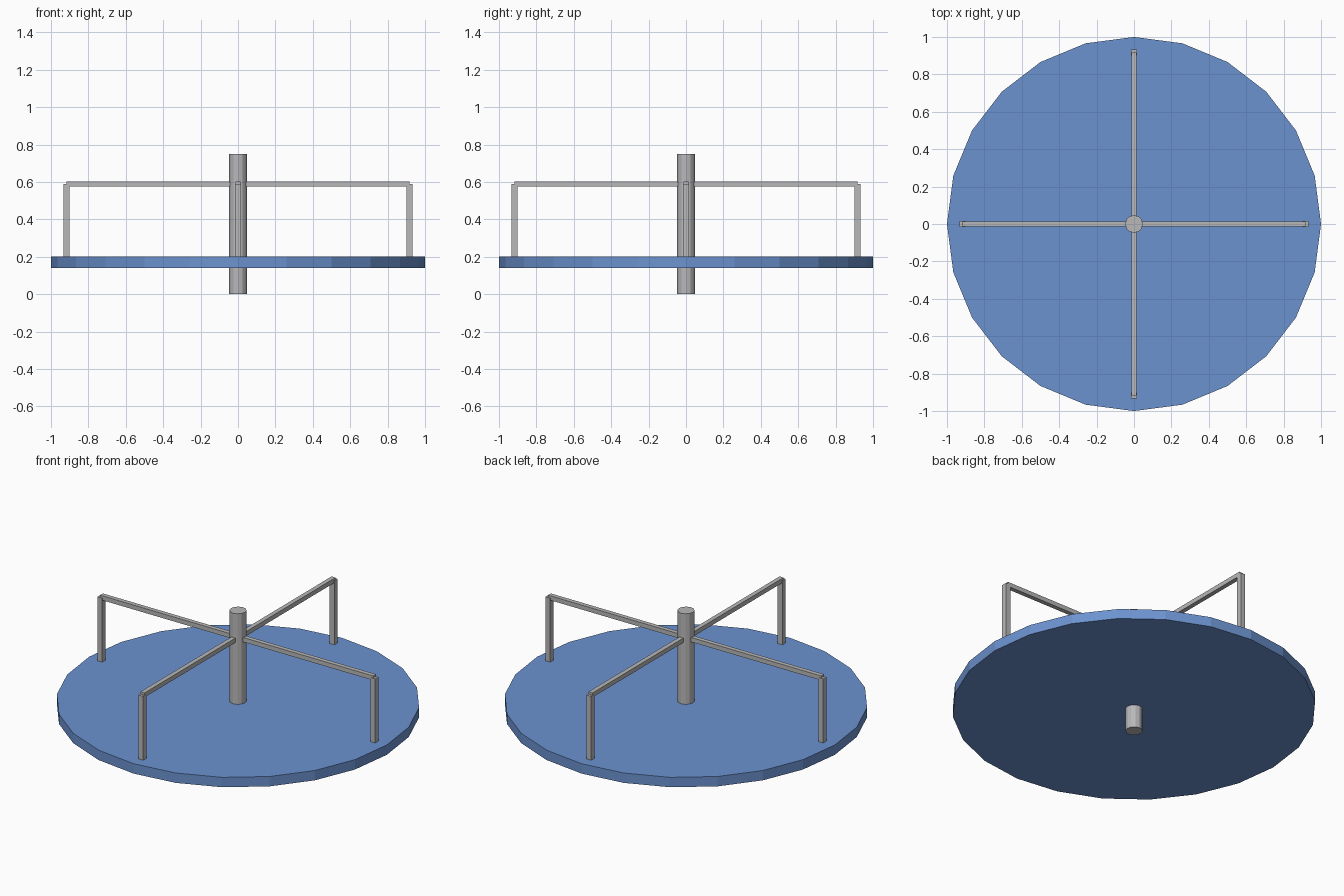
import bpy
import math

cube = bpy.data.objects.get("Cube")
if cube:
    bpy.data.objects.remove(cube, do_unlink=True)


def make_material(name, rgb):
    mat = bpy.data.materials.new(name)
    mat.use_nodes = True
    colour = (*rgb, 1.0)
    mat.diffuse_color = colour
    mat.node_tree.nodes["Principled BSDF"].inputs["Base Color"].default_value = colour
    return mat


blue = make_material("blue paint", (0.15, 0.29, 0.63))
steel = make_material("grey steel", (0.48, 0.48, 0.49))


def drum(name, sides, radius, bottom, top, mat):
    """Flat-sided upright cylinder with a corner on each axis."""
    bpy.ops.mesh.primitive_cylinder_add(
        vertices=sides, radius=radius, depth=top - bottom,
        location=(0, 0, (bottom + top) / 2))
    obj = bpy.context.object
    obj.name = name
    obj.data.materials.append(mat)
    return obj


def bar(name, size, centre, angle):
    """Box placed at a centre, then turned about the z axis."""
    x, z = centre
    bpy.ops.mesh.primitive_cube_add(
        size=1, location=(x * math.cos(angle), x * math.sin(angle), z),
        rotation=(0, 0, angle))
    obj = bpy.context.object
    obj.name = name
    obj.scale = size
    bpy.ops.object.transform_apply(location=False, rotation=False, scale=True)
    obj.data.materials.append(steel)
    return obj


# Turning platform and central post
drum("platform", 24, 1.0, 0.14, 0.20, blue)
drum("centre_post", 12, 0.047, 0.0, 0.75, steel)

# Four handrails, each with a rail from the post and an upright at its end
REACH, RAIL_Z, DECK = 0.917, 0.588, 0.19
for i, side in enumerate(("left", "back", "right", "front")):
    turn = i * math.pi / 2
    bar(f"{side}_rail", (REACH, 0.027, 0.027), (REACH / 2, RAIL_Z), turn)
    bar(f"{side}_upright", (0.032, 0.032, RAIL_Z - DECK),
        (REACH, (RAIL_Z + DECK) / 2), turn)
